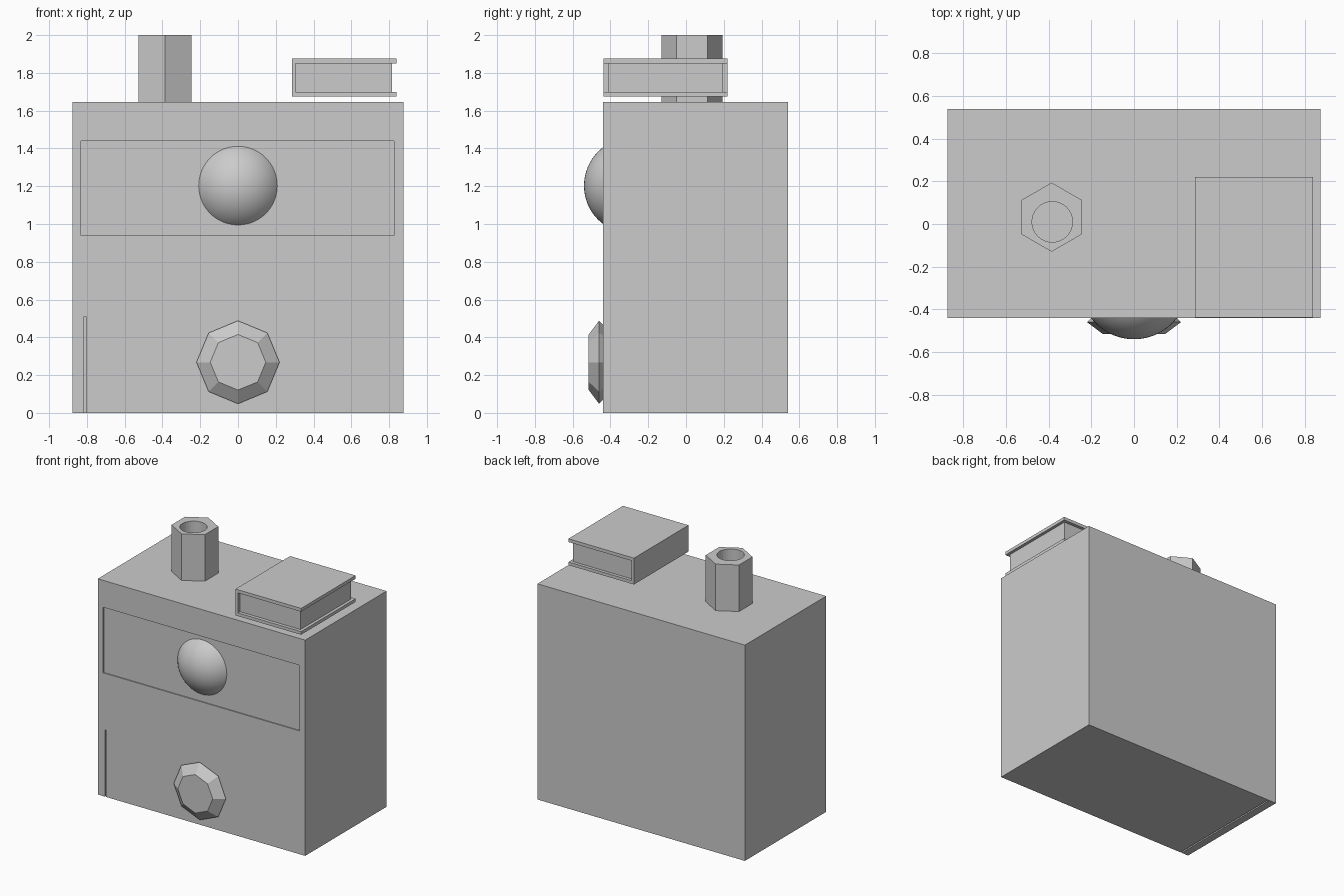
import bpy, bmesh
from math import pi, cos, sin

if "Cube" in bpy.data.objects:
    bpy.data.objects.remove(bpy.data.objects["Cube"])


def box(name, x, y, z):
    """Box from min/max pairs."""
    bpy.ops.mesh.primitive_cube_add(size=1, location=[sum(p) / 2 for p in (x, y, z)])
    ob = bpy.context.object
    ob.name = name
    ob.scale = [p[1] - p[0] for p in (x, y, z)]
    bpy.ops.object.transform_apply(location=False)
    return ob


def cut(target, cutter):
    """Subtract a cutter and remove it."""
    mod = target.modifiers.new("cut", 'BOOLEAN')
    mod.operation, mod.solver, mod.object = 'DIFFERENCE', 'EXACT', cutter
    bpy.context.view_layer.objects.active = target
    bpy.ops.object.modifier_apply(modifier=mod.name)
    bpy.data.objects.remove(cutter)


# Cabinet with a shallow upper drawer panel and a thin lower door gap
cabinet = box("cabinet", (-.875, .875), (-.44, .54), (0, 1.645))
cut(cabinet, box("panel_cutter", (-.83, .825), (-.5, -.432), (.94, 1.44)))
cut(cabinet, box("gap_cutter", (-.815, -.804), (-.5, .52), (-.1, .51)))

# Upper domed knob
bpy.ops.mesh.primitive_uv_sphere_add(segments=64, ring_count=32, radius=.255,
                                     location=(0, -.285, 1.203))
dome = bpy.context.object
dome.name = "upper_knob"
bpy.ops.object.shade_smooth_by_angle()

# Lower faceted knob: octagonal rings along y
bm = bmesh.new()
rings = []
for y, r in ((-.515, .147), (-.46, .22), (-.43, .19)):
    rings.append([bm.verts.new((r * cos(i * pi / 4), y, .268 + r * sin(i * pi / 4)))
                  for i in range(8)])
for a, b in zip(rings, rings[1:]):
    for i in range(8):
        j = (i + 1) % 8
        bm.faces.new((a[i], a[j], b[j], b[i]))
bm.faces.new(rings[0])
bm.faces.new(rings[-1])
bmesh.ops.recalc_face_normals(bm, faces=bm.faces)
mesh = bpy.data.meshes.new("lower_knob")
bm.to_mesh(mesh)
bm.free()
bpy.context.collection.objects.link(bpy.data.objects.new("lower_knob", mesh))

# Hexagonal cup with a round bore
bpy.ops.mesh.primitive_cylinder_add(vertices=6, radius=.162, depth=.355,
                                    location=(-.386, .032, 1.8225))
cup = bpy.context.object
cup.name = "hexagonal_cup"
bpy.ops.mesh.primitive_cylinder_add(vertices=32, radius=.095, depth=.5,
                                    location=(-.383, .01, 1.92))
cut(cup, bpy.context.object)

# Closed book: two covers, spine and inset page block
for name, z in (("book_lower_cover", (1.675, 1.699)), ("book_upper_cover", (1.851, 1.876))):
    box(name, (.285, .838), (-.437, .22), z)
box("book_spine", (.285, .305), (-.437, .22), (1.699, 1.851))
box("book_pages", (.305, .815), (-.411, .196), (1.699, 1.851))
